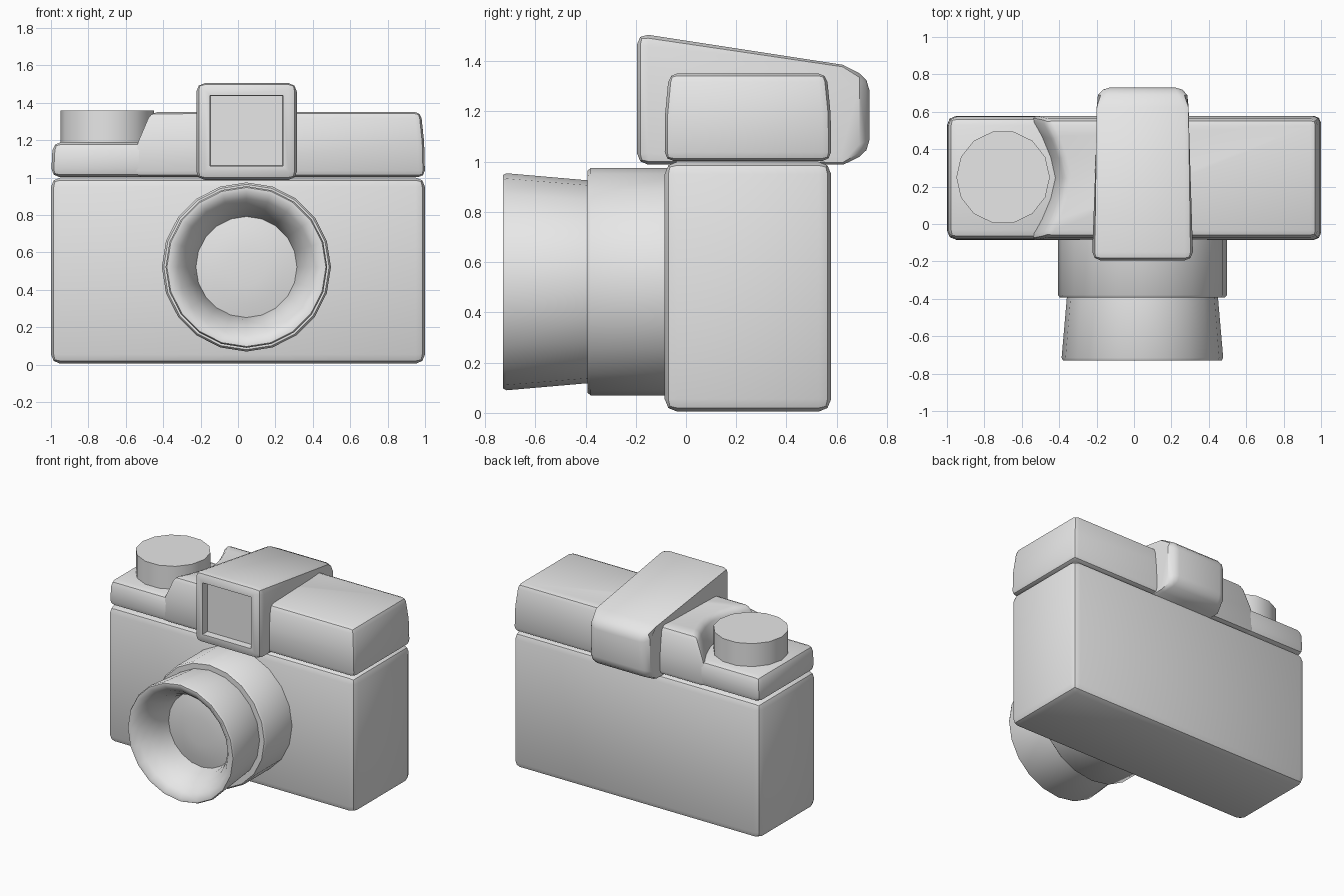
import bpy, bmesh, math

if "Cube" in bpy.data.objects:
    bpy.data.objects.remove(bpy.data.objects["Cube"], do_unlink=True)

grey = bpy.data.materials.new("plain grey")
grey.use_nodes = True
COLOUR = (0.8, 0.8, 0.8, 1)
grey.diffuse_color = COLOUR
grey.node_tree.nodes["Principled BSDF"].inputs["Base Color"].default_value = COLOUR


def finish(name, bm, angle=40, bevel=0, segments=2):
    """Bevel the mesh's sharp edges, link it as an object and shade it."""
    bmesh.ops.recalc_face_normals(bm, faces=bm.faces)
    if bevel:
        sharp = [e for e in bm.edges if e.calc_face_angle(0) > math.radians(32)]
        bmesh.ops.bevel(bm, geom=sharp, offset=bevel, segments=segments,
                        profile=0.5, affect='EDGES', clamp_overlap=True)
    mesh = bpy.data.meshes.new(name)
    bm.to_mesh(mesh)
    bm.free()
    mesh.materials.append(grey)
    obj = bpy.data.objects.new(name, mesh)
    bpy.context.collection.objects.link(obj)
    bpy.ops.object.select_all(action='DESELECT')
    obj.select_set(True)
    bpy.context.view_layer.objects.active = obj
    bpy.ops.object.shade_smooth_by_angle(angle=math.radians(angle))
    return obj


def loft(rings, cap_start=True, cap_end=True):
    """Join matching rings of points with quads."""
    bm = bmesh.new()
    loops = [[bm.verts.new(p) for p in ring] for ring in rings]
    for a, b in zip(loops, loops[1:]):
        for i in range(len(a)):
            j = (i + 1) % len(a)
            bm.faces.new((a[i], a[j], b[j], b[i]))
    if cap_start:
        bm.faces.new(loops[0])
    if cap_end:
        bm.faces.new(loops[-1])
    return bm


def rect(x0, x1, y0, y1, z):
    return [(x0, y0, z), (x1, y0, z), (x1, y1, z), (x0, y1, z)]


# Main body and the low deck of the top plate
finish("body", loft([rect(-1, 1, -0.085, 0.578, 0.005),
                     rect(-1, 1, -0.085, 0.578, 1.0)]), bevel=0.05)
finish("top_deck", loft([rect(-1, -0.3, -0.085, 0.578, 1.003),
                         rect(-0.99, -0.3, -0.078, 0.572, 1.19)]), bevel=0.045)


# Raised top housing with a curved hollow beside the dial
def housing_ring(z, end, tip, apex, y0, y1):
    pts = [(end, y0, z), (end, y1, z)]
    steps = 6
    for i in range(steps + 1):
        t = 1 - 2 * i / steps
        x = apex + (tip - apex) * abs(t) ** 1.5
        pts.append((x, (y0 + y1) / 2 + t * (y1 - y0) / 2, z))
    return pts


finish("top_housing", loft([
    housing_ring(1.003, 1.0, -0.57, -0.46, -0.085, 0.578),
    housing_ring(1.19, 0.995, -0.55, -0.42, -0.083, 0.576),
    housing_ring(1.352, 0.978, -0.48, -0.37, -0.068, 0.56)]), bevel=0.035)

# Film advance dial
DIAL_SIDES = 14


def dial_ring(radius, z):
    return [(-0.7 + radius * math.cos(math.tau * i / DIAL_SIDES),
             0.25 + radius * math.sin(math.tau * i / DIAL_SIDES), z)
            for i in range(DIAL_SIDES)]


finish("advance_dial", loft([dial_ring(0.25, 1.15), dial_ring(0.25, 1.358)]))

# Viewfinder: side outline drawn across its width, narrowed at the back
outline = [(-0.195, 0.988), (-0.195, 1.512), (0.63, 1.385),
           (0.73, 1.33), (0.73, 1.04), (0.63, 0.988)]


def finder_side(x):
    return [(x + (-0.05 if x > 0.1 else 0.05) * (y > 0.7), y, z)
            for y, z in outline]


bm = loft([finder_side(-0.223), finder_side(0.315)])
bmesh.ops.recalc_face_normals(bm, faces=bm.faces)
sharp = [e for e in bm.edges if e.calc_face_angle(0) > math.radians(50)]
bmesh.ops.bevel(bm, geom=sharp, offset=0.045, segments=2, profile=0.5,
                affect='EDGES')
# Recessed front window
front = max((f for f in bm.faces if f.normal.y < -0.95), key=lambda f: f.calc_area())
bmesh.ops.inset_region(bm, faces=[front], thickness=0.04)
bmesh.ops.inset_region(bm, faces=[front], thickness=0.005, depth=-0.05)
finish("viewfinder", bm)

# Lens: stepped barrel with a flared hood and a hollow mouth
LENS_SIDES = 20


def lens_ring(radius, y):
    return [(0.045 + radius * math.sin(math.tau * i / LENS_SIDES), y,
             0.522 + radius * math.cos(math.tau * i / LENS_SIDES))
            for i in range(LENS_SIDES)]


finish("lens_barrel", loft([lens_ring(r, y) for r, y in (
    (0.452, 0), (0.452, -0.38), (0.442, -0.392), (0.38, -0.392))]))
finish("lens_hood", loft([lens_ring(r, y) for r, y in (
    (0.402, -0.37), (0.432, -0.715), (0.425, -0.729), (0.405, -0.729),
    (0.365, -0.7), (0.32, -0.64), (0.285, -0.56), (0.27, -0.48))],
    cap_end=False), angle=60)
finish("front_glass", loft([lens_ring(r, y) for r, y in (
    (0.272, -0.48), (0.2, -0.495), (0.1, -0.505))], cap_start=False))
